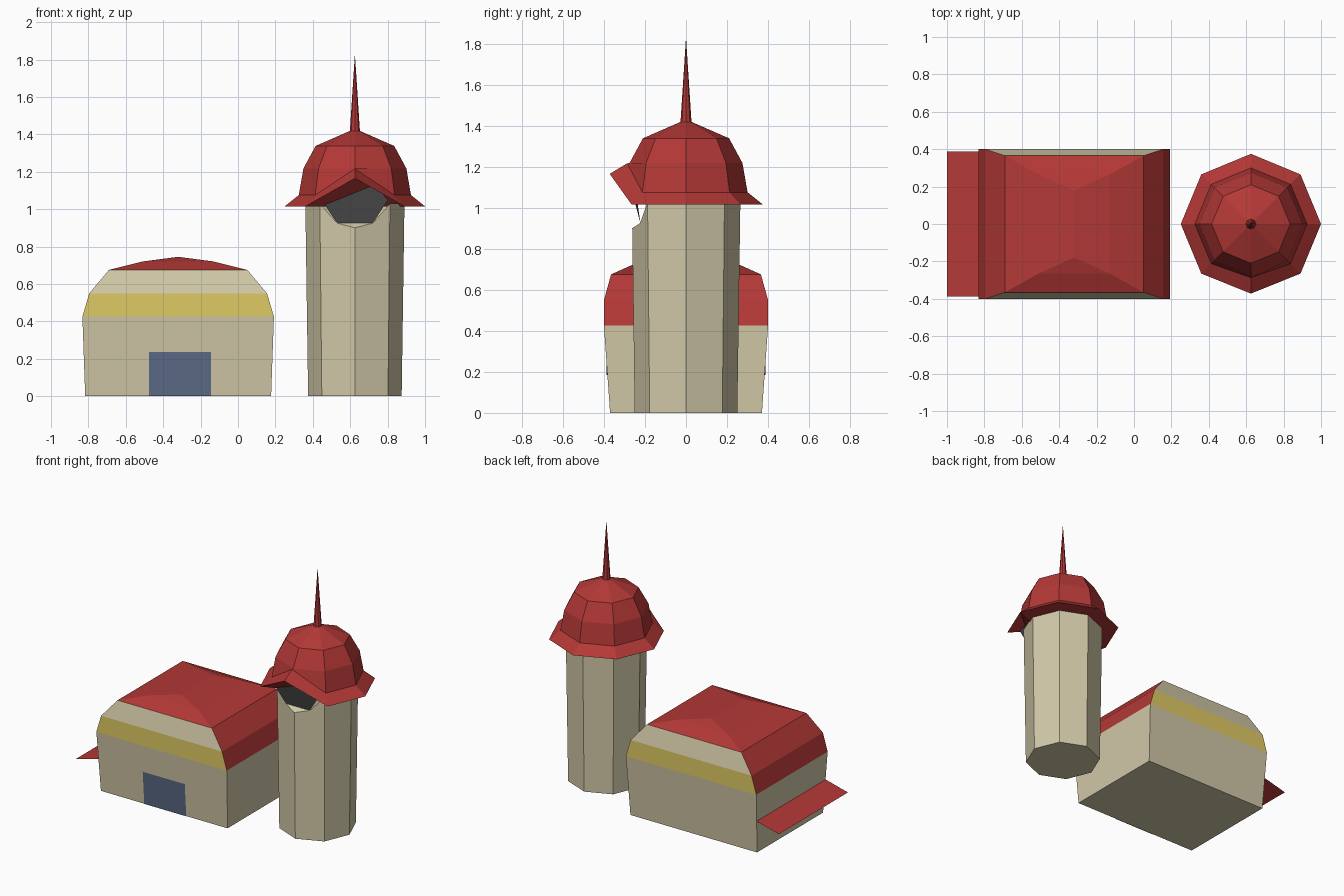
import bpy, bmesh
from math import sin, cos, pi

if "Cube" in bpy.data.objects:
    bpy.data.objects.remove(bpy.data.objects["Cube"])


def mat(name, rgb):
    m = bpy.data.materials.new(name)
    m.diffuse_color = (*rgb, 1)
    m.use_nodes = True
    m.node_tree.nodes["Principled BSDF"].inputs["Base Color"].default_value = m.diffuse_color
    return m


BEIGE = mat("plaster", (0.64, 0.58, 0.39))
RED = mat("roof_red", (0.45, 0.04, 0.037))
YELLOW = mat("band_yellow", (0.74, 0.6, 0.13))
BLUE = mat("door_blue", (0.11, 0.15, 0.24))
DARK = mat("window_dark", (0.08, 0.08, 0.08))


def build(name, verts, faces, mats, indices=None, fix=True):
    me = bpy.data.meshes.new(name)
    me.from_pydata(verts, [], faces)
    for m in mats:
        me.materials.append(m)
    if indices:
        me.polygons.foreach_set("material_index", indices)
    bm = bmesh.new()
    bm.from_mesh(me)
    bmesh.ops.remove_doubles(bm, verts=bm.verts, dist=1e-4)
    if fix:
        bmesh.ops.recalc_face_normals(bm, faces=bm.faces)
    bm.to_mesh(me)
    bm.free()
    ob = bpy.data.objects.new(name, me)
    bpy.context.collection.objects.link(ob)
    return ob


def bridge(n, rings):
    """Quads joining consecutive rings of n vertices."""
    return [(r * n + i, r * n + (i + 1) % n, (r + 1) * n + (i + 1) % n, (r + 1) * n + i)
            for r in range(rings - 1) for i in range(n)]


# --- Barn: rectangular rings (half x, half y, z), sides ordered front, right, back, left
CX = -0.32


def rect(hx, hy, z):
    return [(CX - hx, -hy, z), (CX + hx, -hy, z), (CX + hx, hy, z), (CX - hx, hy, z)]


eave = (0.512, 0.40, 0.425)
build("barn_walls", rect(0.497, 0.37, 0) + rect(*eave), bridge(4, 2) + [(3, 2, 1, 0)], [BEIGE])

roof = [eave, (0.475, 0.40, 0.55), (0.37, 0.365, 0.675), (0.19, 0.265, 0.72), (0.0, 0.18, 0.745)]
build("barn_roof", [v for r in roof for v in rect(*r)], bridge(4, 5), [RED, YELLOW, BEIGE],
      [1, 0, 1, 0, 2, 0, 2, 0] + [0] * 8)

# Door lies on the leaning front wall
build("barn_door", [(-0.475, -0.373, 0), (-0.145, -0.373, 0), (-0.145, -0.39, 0.235), (-0.475, -0.39, 0.235)],
      [(0, 1, 2, 3)], [BLUE], fix=False)

# Thin sloping awning on the left wall
build("side_awning", [(-0.825, -0.388, 0.23), (-0.825, 0.388, 0.23), (-1.0, 0.388, 0.185), (-1.0, -0.388, 0.185)],
      [(0, 1, 2, 3)], [RED], fix=False)

# --- Tower: octagonal rings, vertex 0 at the front, going round to the right
TX = 0.625


def octo(r, z):
    return [(TX + r * sin(i * pi / 4), -r * cos(i * pi / 4), z) for i in range(8)]


# Shaft with a notch in the front edge
v = octo(0.25, 0) + octo(0.265, 1.03)
v[8] = (TX, -0.262, 0.90)
v += [(TX + 0.095, -0.223, 0.925), (TX - 0.095, -0.223, 0.925)]
f = bridge(8, 2)
f[0] = (0, 1, 9, 16, 8)
f[7] = (7, 0, 8, 17, 15)
build("tower_shaft", v, f + [tuple(range(7, -1, -1)), (8, 16, 17)], [BEIGE])

# Dark window leaning forward under the brim
build("tower_window", [(TX - 0.095, -0.222, 0.925), (TX + 0.095, -0.222, 0.925), (TX + 0.178, -0.24, 1.05),
                       (TX + 0.09, -0.28, 1.14), (TX - 0.09, -0.28, 1.14), (TX - 0.178, -0.24, 1.05)],
      [(0, 1, 2, 3, 4, 5)], [DARK], fix=False)

# Brim and dome, with the front corner lifted over the window
profile = [(0.375, 1.015), (0.30, 1.075), (0.275, 1.218), (0.21, 1.338), (0.027, 1.418)]
v = [p for r, z in profile for p in octo(r, z)]
v[0] = (TX, -0.372, 1.165)
v[8] = (TX, -0.287, 1.216)
soffit = [(7, 2, 0), (0, 2, 1), (7, 6, 5, 4, 3, 2)]
build("tower_dome", v, bridge(8, 5) + soffit, [RED])

# Spire
build("spire", octo(0.027, 1.415) + [(TX, 0, 1.83)],
      [(i, (i + 1) % 8, 8) for i in range(8)] + [tuple(range(7, -1, -1))], [RED])
